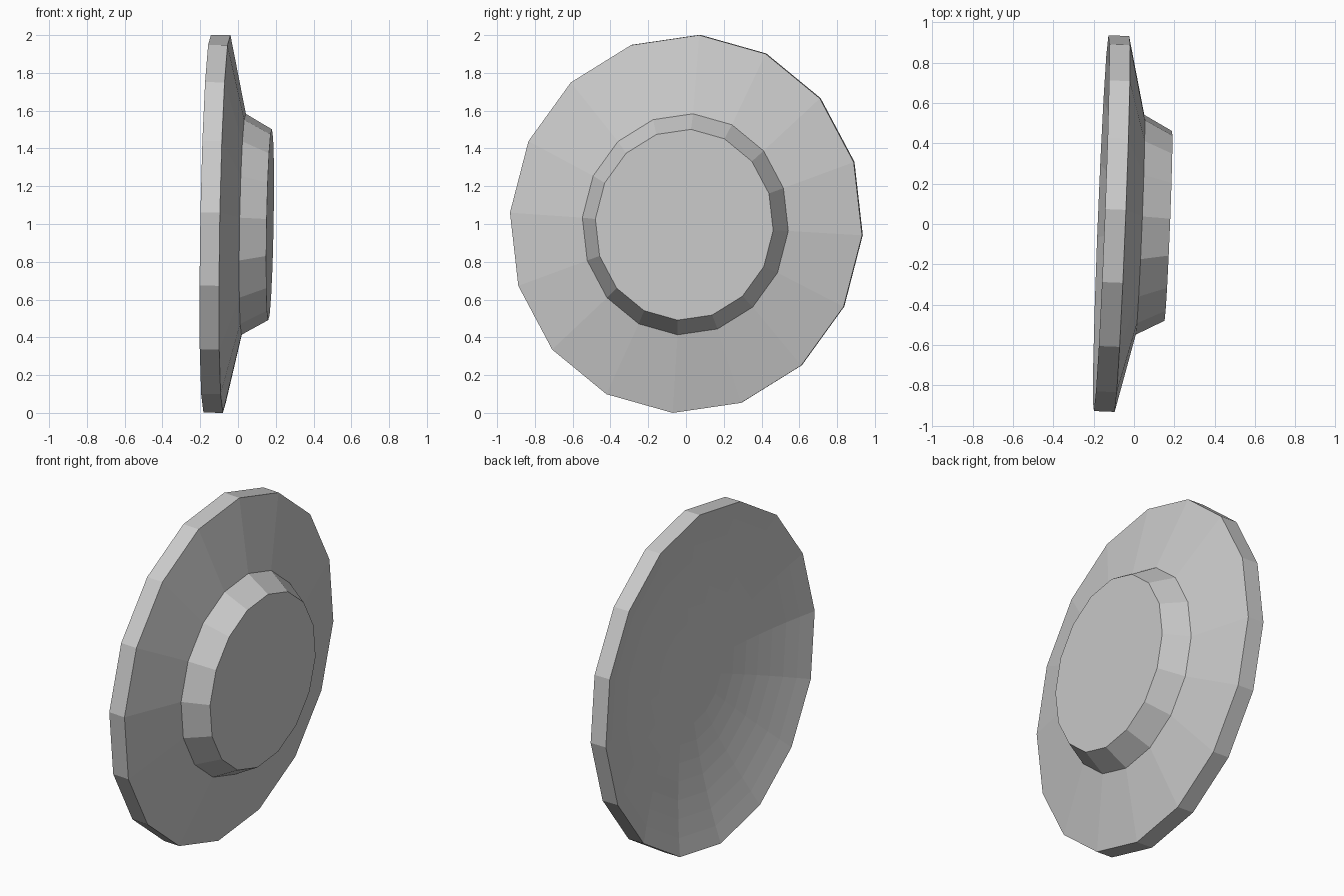
import bpy, bmesh, math
from mathutils import Vector

if "Cube" in bpy.data.objects:
    bpy.data.objects.remove(bpy.data.objects["Cube"])

SIDES = 16
CENTER = Vector((-0.06, 0, 1))
LONG = Vector((0.02, 0.07, 1.0))       # long axis of the slightly oval outline
SHORT = Vector((0.036, 0.932, -0.06))  # short axis
AXIS = SHORT.cross(LONG).normalized()  # dish faces along this, nearly +x


def lathe(name, profile):
    """Revolve (radius, height) points around AXIS with an oval section; cap both ends."""
    bm = bmesh.new()
    rings = []
    for r, h in profile:
        ring = []
        for i in range(SIDES):
            a = math.tau * i / SIDES
            ring.append(bm.verts.new(CENTER + AXIS * h + (LONG * math.cos(a) + SHORT * math.sin(a)) * r))
        rings.append(ring)
    for lo, hi in zip(rings, rings[1:]):
        for i in range(SIDES):
            j = (i + 1) % SIDES
            bm.faces.new((lo[i], lo[j], hi[j], hi[i]))
    bm.faces.new(rings[0])
    bm.faces.new(rings[-1])
    bmesh.ops.recalc_face_normals(bm, faces=bm.faces)
    mesh = bpy.data.meshes.new(name)
    bm.to_mesh(mesh)
    bm.free()
    obj = bpy.data.objects.new(name, mesh)
    bpy.context.collection.objects.link(obj)
    return obj


# Raised hub, sloping front and rim
outside = [(0.505, 0.23), (0.585, 0.09), (1.0, 0.0), (1.0, -0.103)]

# Shallow hollow in the back
DEPTH, RINGS = 0.145, 10
hollow = [(k / RINGS, -0.103 + DEPTH * (1 - (k / RINGS) ** 2)) for k in range(RINGS - 1, 0, -1)]

lathe("hollow_dish", outside + hollow)
